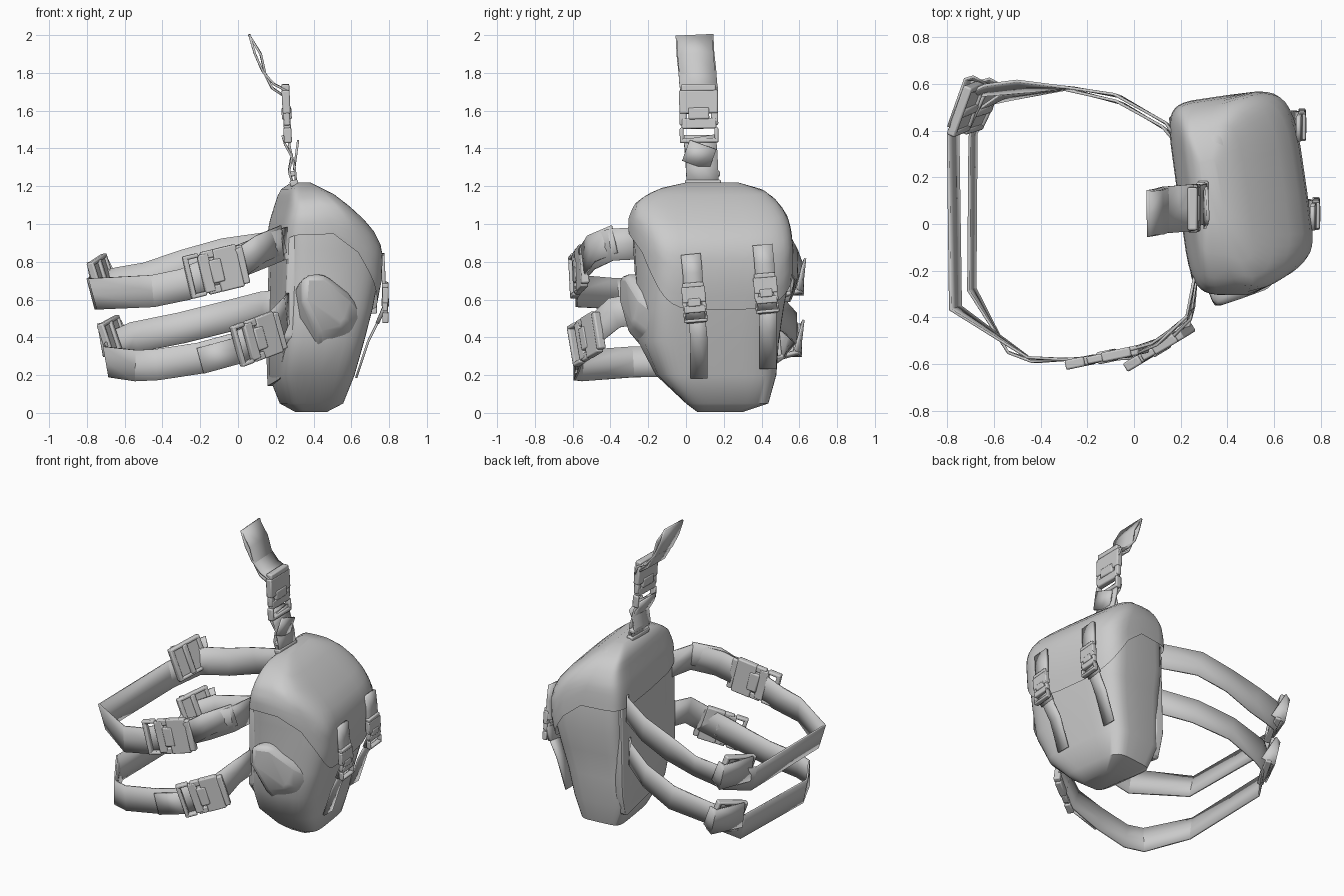
import bpy, bmesh, math
from mathutils import Vector, Matrix

cube = bpy.data.objects.get("Cube")
if cube:
    bpy.data.objects.remove(cube, do_unlink=True)

grey = bpy.data.materials.new("plain grey")
grey.use_nodes = True
grey.diffuse_color = (0.6, 0.6, 0.6, 1)
grey.node_tree.nodes["Principled BSDF"].inputs["Base Color"].default_value = (0.6, 0.6, 0.6, 1)


def finish(name, bm, angle=35, bevel=0.0, solid=0.0):
    bmesh.ops.recalc_face_normals(bm, faces=bm.faces)
    mesh = bpy.data.meshes.new(name)
    bm.to_mesh(mesh)
    bm.free()
    ob = bpy.data.objects.new(name, mesh)
    bpy.context.collection.objects.link(ob)
    mesh.materials.append(grey)
    if solid:
        m = ob.modifiers.new("thickness", 'SOLIDIFY')
        m.thickness, m.offset = solid, 0
    if bevel:
        m = ob.modifiers.new("soft edges", 'BEVEL')
        m.width, m.segments = bevel, 2
    bpy.ops.object.select_all(action='DESELECT')
    ob.select_set(True)
    bpy.context.view_layer.objects.active = ob
    bpy.ops.object.shade_smooth_by_angle(angle=math.radians(angle))
    return ob


def skew(x, y):
    return x - 0.14 * (y - 0.13)


# Bag cross-sections: z, inner x, outer x, front y, back y
BAG = [(0.005, .32, .47, .06, .30), (.05, .25, .555, 0, .43), (.2, .19, .60, -.16, .47),
       (.38, .19, .645, -.255, .48), (.55, .20, .69, -.265, .50), (.7, .20, .72, -.27, .525),
       (.86, .205, .725, -.28, .525), (.95, .21, .68, -.285, .52), (1.03, .225, .61, -.285, .51),
       (1.1, .24, .535, -.26, .48), (1.15, .25, .475, -.2, .44), (1.19, .265, .42, -.11, .38),
       (1.213, .30, .37, 0, .28)]


def section(z):
    for a, b in zip(BAG, BAG[1:]):
        if z <= b[0]:
            t = max(0, (z - a[0]) / (b[0] - a[0]))
            return [p + (q - p) * t for p, q in zip(a, b)]
    return list(BAG[-1])


def ring_point(sec, ang, grow=0.0):
    z, xi, xo, y0, y1 = sec
    c, s = math.cos(ang), math.sin(ang)
    e = 0.45 if c > 0 else 0.3
    px = math.copysign(abs(c) ** e, c) * ((xo - xi) / 2 + grow)
    py = math.copysign(abs(s) ** e, s) * ((y1 - y0) / 2 + grow)
    x, y = (xi + xo) / 2 + px, (y0 + y1) / 2 + py
    # the outer front corner is cut back, the outer rear corner bulges
    y += 1.5 * max(0, x - .44) * max(0, -y) + .25 * (x - .4) * max(0, y)
    return Vector((skew(x, y), y, z)), 0.5 - px / (xo - xi)


def loft(rings, cap=(True, True)):
    bm = bmesh.new()
    vs = [[bm.verts.new(p) for p in r] for r in rings]
    n = len(vs[0])
    for a, b in zip(vs, vs[1:]):
        for i in range(n):
            bm.faces.new((a[i], a[(i + 1) % n], b[(i + 1) % n], b[i]))
    for use, r in zip(cap, (vs[0], vs[-1])):
        if use:
            bm.faces.new(r)
    return bm


N = 40
angles = [2 * math.pi * i / N for i in range(N)]
finish("bag_body", loft([[ring_point(s, a)[0] for a in angles] for s in BAG]), 50)

# Flap: a shell over the top, hem low on the outer face and high at the sides
rings = []
for k in range(11):
    ring = []
    for a in angles:
        t = ring_point(section(.8), a)[1]
        hem = .54 + .33 * min(1, 2.5 * max(0, t)) + .07 * max(0, -math.sin(a))
        z = hem + (1.213 - hem) * k / 10
        p = ring_point(section(z), a, 0.02 * min(1, 4 * (1.26 - z)))[0]
        p.z += 0.006
        ring.append(p)
    rings.append(ring)
finish("bag_flap", loft(rings, (False, True)), 50)


def hull(name, pts, bevel):
    bm = bmesh.new()
    for p in pts:
        bm.verts.new(p)
    bmesh.ops.convex_hull(bm, input=bm.verts)
    return finish(name, bm, 50, bevel)


# Bulging side pocket and the padded panel against the leg
hull("side_pocket", [(.35, -.355, .73), (.46, -.32, .73), (.34, -.36, .60), (.30, -.24, .66),
                     (.60, -.25, .62), (.57, -.28, .47), (.42, -.31, .43), (.42, -.2, .30),
                     (.32, -.16, .4), (.68, -.13, .52), (.63, -.1, .33), (.45, -.1, .74)], 0.03)
panel = [(-.24, .4), (-.26, .95), (-.2, 1.12), (.38, 1.17), (.46, .95), (.46, .3), (.42, .14), (-.05, .18)]
hull("back_panel", [(skew(x + max(0, z - .9) * .3, y), y, z) for y, z in panel for x in (.195, .25)], 0.012)


def strap(name, pts, width, side=Vector((0, 0, 1)), thick=0.012, lean=0.0):
    """Flat webbing swept through pts, its width along side, leaning away from the leg."""
    pts = [Vector(p) for p in pts]
    bm = bmesh.new()
    rows = []
    for i, p in enumerate(pts):
        t = (pts[min(i + 1, len(pts) - 1)] - pts[max(i - 1, 0)]).normalized()
        out = Vector((p.x + .25, p.y, 0)).normalized() if p.y > -.45 and p.x < -.4 else Vector()
        w = side + out * lean
        w = (w - t * w.dot(t)).normalized() * width / 2
        rows.append([bm.verts.new(p + w * f) for f in (-1, 0, 1)])
    for a, b in zip(rows, rows[1:]):
        for i in range(2):
            bm.faces.new((a[i], a[i + 1], b[i + 1], b[i]))
    return finish(name, bm, 25, 0, thick)


def hardware(name, p0, p1, side, width, blocks, bevel=0.008):
    """Blocks (start, end, left, right, thickness) laid out between p0 and p1."""
    p0, p1 = Vector(p0), Vector(p1)
    along = p1 - p0
    length = along.length
    u = along.normalized()
    w = (Vector(side) - u * u.dot(Vector(side))).normalized()
    n = u.cross(w)
    bm = bmesh.new()
    for a, b, l, r, th in blocks:
        centre = p0 + along * (a + b) / 2 + w * width * (l + r) / 2
        m = Matrix((u * (b - a) * length, w * (r - l) * width, n * th)).transposed().to_4x4()
        bmesh.ops.create_cube(bm, size=1, matrix=Matrix.Translation(centre) @ m)
    return finish(name, bm, 35, bevel)


def clip(th):
    """Side-release clip: socket, prongs, base and adjuster bars."""
    return [(0, .12, -.45, .45, th), (.1, .5, -.5, .5, th), (.4, .6, -.27, .27, th * 1.25),
            (.48, .7, -.5, -.32, th * .8), (.48, .7, .32, .5, th * .8),
            (.58, .76, -.45, .45, th * .9), (.74, 1, -.5, -.4, th), (.74, 1, .4, .5, th),
            (.92, 1, -.5, .5, th)]


UP = Vector((0, 0, 1))

# Upper leg loop
strap("upper_leg_strap", [(.26, -.22, .90), (.23, -.40, .89), (.10, -.50, .84), (-.10, -.565, .76),
                          (-.28, -.58, .68), (-.45, -.575, .645), (-.765, -.36, .63),
                          (-.775, .38, .63), (-.70, .55, .67), (-.62, .575, .69), (-.48, .59, .715),
                          (-.28, .585, .78), (-.07, .55, .84), (.14, .43, .87), (.22, .30, .87)], .17, lean=.3)
strap("upper_strap_tail", [(.02, -.55, .80), (.12, -.50, .87), (.24, -.38, .92)], .15)
hardware("upper_leg_clip", (.04, -.535, .79), (-.27, -.60, .715), UP, .23, clip(.042))

# Lower leg loop
strap("lower_leg_strap", [(.27, -.20, .56), (.25, -.38, .53), (.20, -.46, .46), (.0, -.56, .345),
                          (-.20, -.575, .29), (-.43, -.59, .255), (-.54, -.55, .25),
                          (-.695, -.28, .27), (-.69, .38, .28), (-.64, .50, .36), (-.55, .545, .40),
                          (-.30, .58, .45), (-.06, .52, .51), (.13, .41, .56), (.22, .30, .57)], .165, lean=.2)
strap("lower_strap_tail", [(0, -.575, .33), (-.2, -.585, .275)], .14)
hardware("lower_leg_clip", (.23, -.455, .44), (-.01, -.60, .35), UP, .225, clip(.042))

# Ladder locks at the back corners, each with a folded webbing end
LOCK = [(0, .12, -.5, .5, .04), (.4, .55, -.45, .45, .05), (.88, 1, -.5, .5, .04),
        (0, 1, -.5, -.4, .04), (0, 1, .4, .5, .04), (.05, .95, -.42, .42, .02)]
for name, p0, p1, z in (("upper", (-.755, .39), (-.68, .60), .71), ("lower", (-.70, .40), (-.61, .59), .385)):
    hardware(name + "_ladder_lock", (*p0, z - .02), (*p1, z + .03), UP + Vector((-.2, .15, 0)), .22, LOCK)
    a, b = Vector((*p0, z)), Vector((*p1, z))
    off = Vector((-.025, .02, 0))
    strap(name + "_lock_fold", [a + off, b + off, b + Vector((.03, .01, .03))], .18, lean=.2)

# Hanging strap on top
ACROSS = Vector((0, 1, 0))
strap("hanger_upper", [(.06, .045, 2), (.09, .05, 1.9), (.13, .06, 1.81), (.19, .065, 1.74),
                       (.25, .07, 1.71), (.265, .07, 1.66)], .2, ACROSS)
strap("hanger_fold", [(.06, .045, 1.998), (.12, .05, 1.9), (.145, .06, 1.79), (.18, .065, 1.72),
                      (.24, .07, 1.68)], .19, ACROSS)
hardware("hanger_clip", (.25, .065, 1.74), (.265, .07, 1.43), ACROSS, .205, clip(.042))
strap("hanger_lower", [(.235, .075, 1.47), (.25, .075, 1.42), (.285, .08, 1.36), (.27, .085, 1.28),
                       (.30, .09, 1.18)], .17, ACROSS)
strap("hanger_return", [(.265, .07, 1.46), (.275, .08, 1.4), (.30, .085, 1.3), (.31, .09, 1.19)], .17, ACROSS)
strap("hanger_loose_end", [(.30, .05, 1.31), (.315, .09, 1.42)], .15, ACROSS)
hardware("hanger_base", (.30, .09, 1.2), (.285, .09, 1.28), ACROSS, .19,
         [(0, .4, -.5, .5, .045), (.65, 1, -.47, .47, .04)])

# Two closing straps on the outer face
for name, y, dz, x, dy in (("front", .035, 0, .77, .035), ("rear", .415, .05, .71, .02)):
    strap(name + "_closing_strap", [(x - .005, y - .01, .84 + dz), (x, y, .74 + dz), (x + .005, y + .01, .56 + dz),
                                    (x - .03, y + .02, .48 + dz)], .105, ACROSS, .02)
    hardware(name + "_closing_clip", (x + .01, y, .69 + dz), (x + .01, y + .018, .48 + dz), ACROSS, .125, clip(.032), .006)
    strap(name + "_closing_tail", [(x - .01, y + .02, .52 + dz), (x - .08, y + dy, .38 + dz),
                                   (x - .145, y + dy, .185 + dz)], .09, ACROSS)
